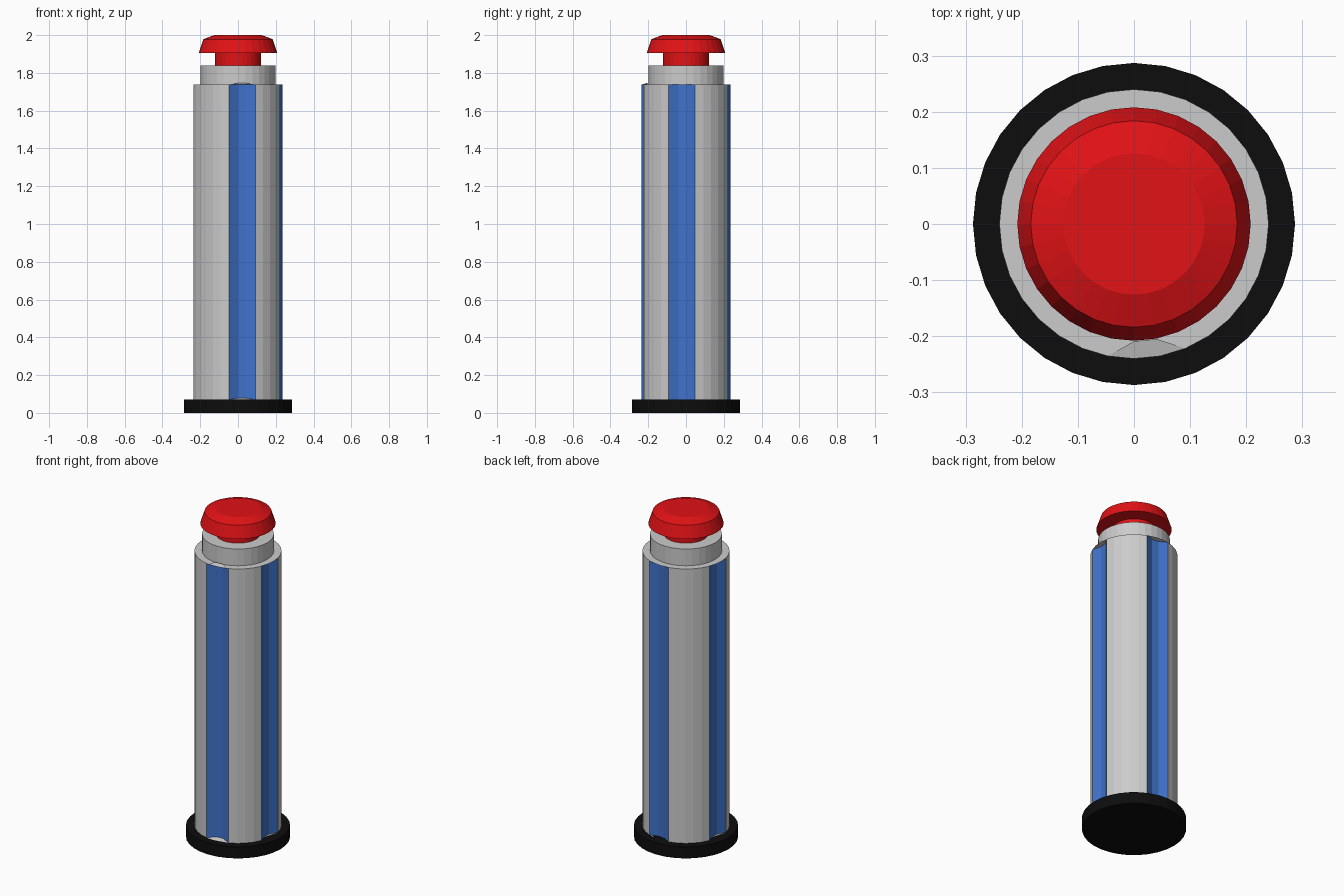
import bpy, bmesh
from math import sin, cos, pi

if "Cube" in bpy.data.objects:
    bpy.data.objects.remove(bpy.data.objects["Cube"])

N = 32          # sides of every round part


def material(name, rgb):
    m = bpy.data.materials.new(name)
    m.diffuse_color = (*rgb, 1)
    m.use_nodes = True
    m.node_tree.nodes["Principled BSDF"].inputs["Base Color"].default_value = m.diffuse_color
    return m


BLACK = material("black", (0.004, 0.004, 0.004))
BLUE = material("blue", (0.05, 0.17, 0.60))
RED = material("red", (0.75, 0.006, 0.008))


def point(i, r, z):
    a = 2 * pi * i / N
    return (r * cos(a), r * sin(a), z)


def finish(bm, name, mats):
    me = bpy.data.meshes.new(name)
    bm.to_mesh(me)
    bm.free()
    for m in mats:
        me.materials.append(m)
    ob = bpy.data.objects.new(name, me)
    bpy.context.collection.objects.link(ob)
    return ob


def turned(name, profile, mat=None):
    """Closed faceted solid from (radius, height) pairs, bottom to top."""
    bm = bmesh.new()
    rings = [[bm.verts.new(point(i, r, z)) for i in range(N)] for r, z in profile]
    bm.faces.new(rings[0][::-1])
    bm.faces.new(rings[-1])
    for lo, hi in zip(rings, rings[1:]):
        for i in range(N):
            j = (i + 1) % N
            bm.faces.new((lo[i], lo[j], hi[j], hi[i]))
    return finish(bm, name, [mat] if mat else [])


# Base disc
turned("base", [(0.287, 0.0), (0.287, 0.07)], BLACK)

# Body: round column with four recessed blue channels, each three facets wide
R, R_IN, Z0, Z1 = 0.24, 0.209, 0.07, 1.738
GROOVES = [-2, 6, 14, 23]       # first side of each channel: right, back, left, front
bm = bmesh.new()
outer = {z: [bm.verts.new(point(i, R, z)) for i in range(N)] for z in (Z0, Z1)}
wall = {z: list(outer[z]) for z in (Z0, Z1)}
blue_sides = set()
for g in GROOVES:
    lift = 0.008 if g == 23 else 0          # front channel sits slightly higher
    ids = [(g + k) % N for k in range(4)]
    blue_sides.update(ids[:3])
    for z in (Z0, Z1):
        for i in ids[1:3]:
            wall[z][i] = bm.verts.new(point(i, R_IN, z + lift))
    # lips closing the channel at both ends
    for z in (Z0, Z1):
        a, b, c, d = ids
        o, w = outer[z], wall[z]
        lip = [o[a], o[b], o[c], o[d], w[c], w[b]]
        bm.faces.new(lip if z == Z0 else lip[::-1])
for i in range(N):
    j = (i + 1) % N
    f = bm.faces.new((wall[Z0][i], wall[Z0][j], wall[Z1][j], wall[Z1][i]))
    f.material_index = 1 if i in blue_sides else 0
bm.faces.new(outer[Z1])
GREY = None
finish(bm, "body", [GREY, BLUE])

# Collar above the body
turned("collar", [(0.198, 1.735), (0.198, 1.84)])

# Push button: stem and bevelled cap
turned("button", [(0.122, 1.835), (0.122, 1.905), (0.208, 1.905),
                  (0.184, 1.978), (0.126, 2.0)], RED)
